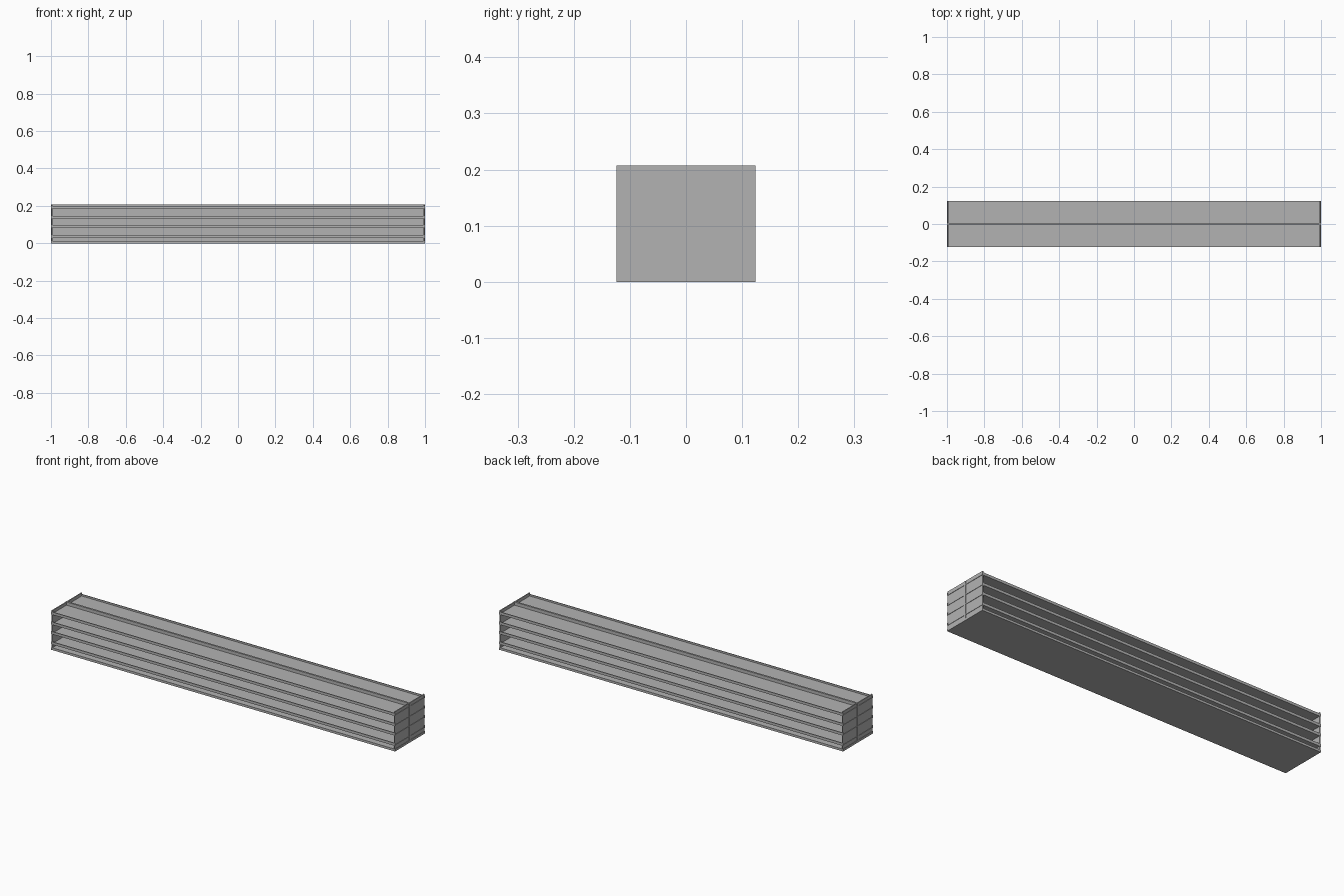
import bpy, bmesh

cube = bpy.data.objects.get("Cube")
if cube:
    bpy.data.objects.remove(cube, do_unlink=True)

grey = bpy.data.materials.new("shelf_grey")
grey.use_nodes = True
grey.diffuse_color = (0.45, 0.45, 0.45, 1)
grey.node_tree.nodes["Principled BSDF"].inputs["Base Color"].default_value = grey.diffuse_color

HALF_DEPTH = 0.124
HEIGHT = 0.207
BASE = 0.012
BACK = 0.005


def extrude_x(name, profile, x0, x1):
    """Sweep a closed (y, z) profile along x."""
    bm = bmesh.new()
    face = bm.faces.new([bm.verts.new((x0, y, z)) for y, z in profile])
    moved = bmesh.ops.extrude_face_region(bm, geom=[face])["geom"]
    verts = [g for g in moved if isinstance(g, bmesh.types.BMVert)]
    bmesh.ops.translate(bm, verts=verts, vec=(x1 - x0, 0, 0))
    bmesh.ops.recalc_face_normals(bm, faces=bm.faces)
    mesh = bpy.data.meshes.new(name)
    bm.to_mesh(mesh)
    bm.free()
    mesh.materials.append(grey)
    obj = bpy.data.objects.new(name, mesh)
    bpy.context.collection.objects.link(obj)
    return obj


def rect(y0, y1, z0, z1):
    return [(y0, z0), (y1, z0), (y1, z1), (y0, z1)]


# Floor plinth and central back panel
extrude_x("base", rect(-HALF_DEPTH, HALF_DEPTH, 0, BASE), -1, 1)
extrude_x("back_panel", rect(-BACK, BACK, BASE, HEIGHT), -1, 1)

# Thin end panels, one per bay and end
for side, s in (("left", 1), ("right", -1)):
    for bay, d in (("front", -1), ("back", 1)):
        extrude_x(f"{side}_{bay}_end_panel",
                  rect(d * BACK, d * HALF_DEPTH, BASE, HEIGHT), s * 0.993, s * 0.998)

# Shelves with an upturned outer lip, on both sides of the back panel
for i, z in enumerate((0.029, 0.083, 0.133, 0.186)):
    for bay, d in (("front", -1), ("back", 1)):
        profile = [(0.006, z), (HALF_DEPTH, z), (HALF_DEPTH, z + 0.014),
                   (0.12, z + 0.014), (0.12, z + 0.005), (0.006, z + 0.005)]
        extrude_x(f"{bay}_shelf_{i + 1}", [(d * y, h) for y, h in profile], -1, 1)
